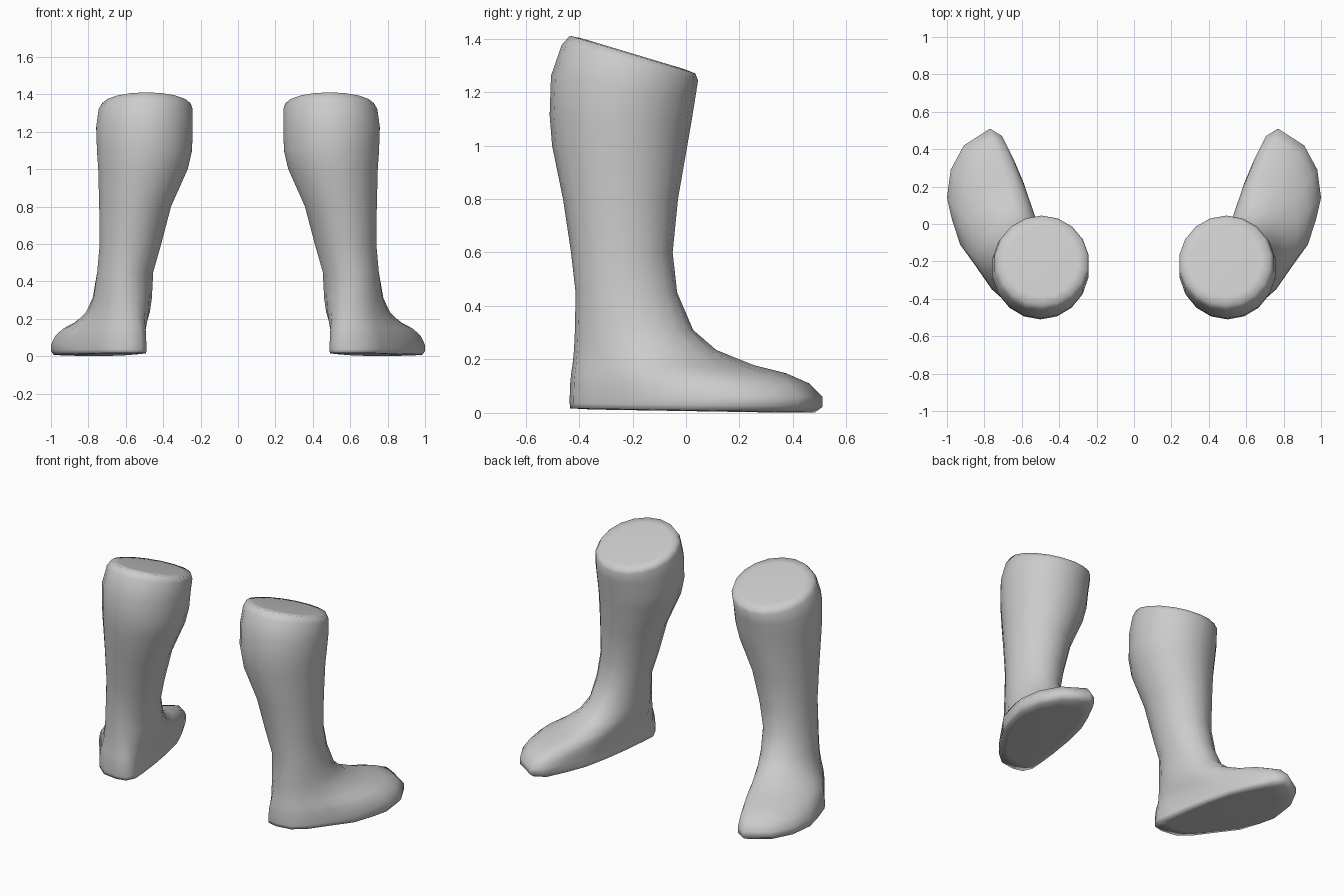
import bpy, bmesh
from math import sin, cos, pi

cube = bpy.data.objects.get("Cube")
if cube:
    bpy.data.objects.remove(cube)

grey = bpy.data.materials.new("plain_grey")
grey.use_nodes = True
colour = (0.6, 0.6, 0.6, 1)
grey.diffuse_color = colour
grey.node_tree.nodes["Principled BSDF"].inputs["Base Color"].default_value = colour

# Sole outline of the left boot, from the back of the heel round the outside
SOLE = [(.58, -.435), (.68, -.42), (.76, -.35), (.85, -.22), (.93, -.11), (.975, .03),
        (1, .14), (.98, .29), (.91, .42), (.77, .51), (.705, .47), (.645, .35),
        (.59, .22), (.55, .05), (.52, -.12), (.5, -.27), (.49, -.36), (.515, -.42)]
N = len(SOLE)

# Foot profile: spread from ankle to sole outline, height
FOOT = [(.95, .01), (1, .03), (1, .06), (.91, .11), (.75, .148), (.53, .178),
        (.27, .235), (.11, .31)]

# Shaft rings: centre x, centre y, radius x, radius y, height, forward slope
SHAFT = [(.603, -.223, .152, .19, .45, 0), (.575, -.24, .167, .19, .6, 0),
         (.55, -.245, .195, .215, .8, 0), (.508, -.248, .243, .253, 1, 0),
         (.5, -.245, .258, .265, 1.1, .05), (.5, -.235, .262, .27, 1.22, .15),
         (.494, -.21, .255, .255, 1.31, .26), (.49, -.2, .24, .235, 1.34, .3)]


def shaft_ring(cx, cy, rx, ry, z, slope):
    ring = []
    for i in range(N):
        a = 2 * pi * i / N - pi / 2
        y = ry * sin(a)
        ring.append((cx + rx * cos(a), cy + y, z - slope * y))
    return ring


def foot_ring(spread, z, ankle):
    ring = []
    for (sx, sy), (ax, ay, _) in zip(SOLE, ankle):
        tilt = -.016 * sy if z < .05 else 0
        ring.append((ax + (sx - ax) * spread, ay + (sy - ay) * spread, z + tilt))
    return ring


def cap(bm, ring, bulge):
    # Inset ring closed by a fan, so the end stays softly shaded
    centre = sum((v.co for v in ring[1:]), ring[0].co.copy()) / N
    inner = [bm.verts.new(centre.lerp(v.co, .8)) for v in ring]
    for v in inner:
        v.co.z += bulge
    mid = bm.verts.new(centre)
    mid.co.z += bulge
    for i in range(N):
        j = (i + 1) % N
        bm.faces.new((ring[i], ring[j], inner[j], inner[i]))
        bm.faces.new((inner[i], inner[j], mid))


def make_boot(name, side):
    bm = bmesh.new()
    shaft = [shaft_ring(*s) for s in SHAFT]
    rings = [foot_ring(q, z, shaft[0]) for q, z in FOOT] + shaft
    rings = [[bm.verts.new((side * x, y, z)) for x, y, z in r] for r in rings]
    for low, high in zip(rings, rings[1:]):
        for i in range(N):
            j = (i + 1) % N
            bm.faces.new((low[i], low[j], high[j], high[i]))
    cap(bm, rings[0], -.003)
    cap(bm, rings[-1], .004)
    bmesh.ops.recalc_face_normals(bm, faces=bm.faces)
    for f in bm.faces:
        f.smooth = True
    mesh = bpy.data.meshes.new(name)
    bm.to_mesh(mesh)
    bm.free()
    mesh.materials.append(grey)
    bpy.context.collection.objects.link(bpy.data.objects.new(name, mesh))


make_boot("left_boot", 1)
make_boot("right_boot", -1)
